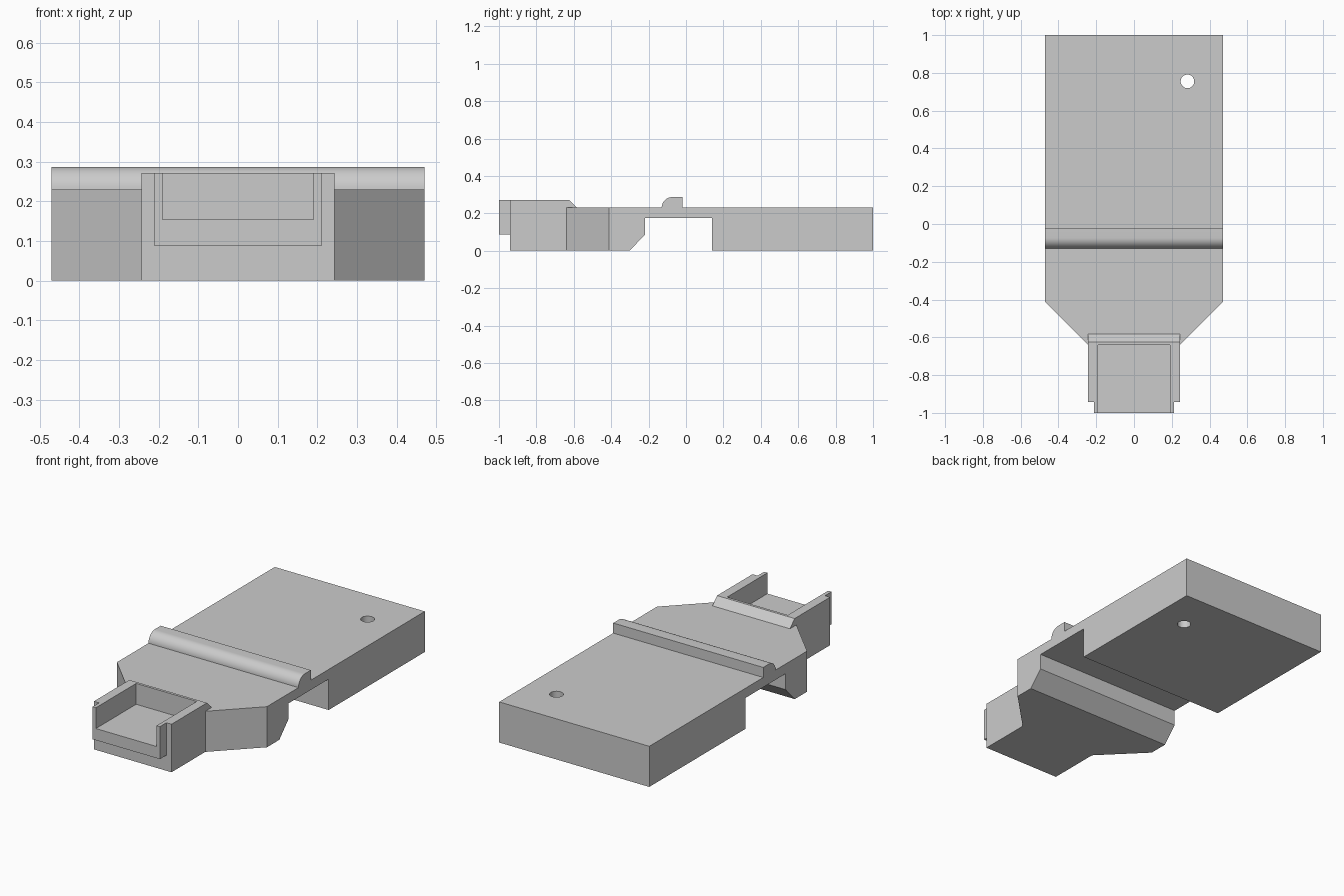
import bpy
import bmesh
import math
from mathutils import Vector

cube = bpy.data.objects.get("Cube")
if cube:
    bpy.data.objects.remove(cube, do_unlink=True)

GREY = (0.6, 0.6, 0.6, 1.0)
grey = bpy.data.materials.new("plain grey")
grey.use_nodes = True
grey.diffuse_color = GREY
grey.node_tree.nodes["Principled BSDF"].inputs["Base Color"].default_value = GREY


def prism(name, points, offset):
    """Extrude a closed outline along the offset vector."""
    bm = bmesh.new()
    face = bm.faces.new([bm.verts.new(p) for p in points])
    ext = bmesh.ops.extrude_face_region(bm, geom=[face])
    moved = [v for v in ext["geom"] if isinstance(v, bmesh.types.BMVert)]
    bmesh.ops.translate(bm, vec=Vector(offset), verts=moved)
    bmesh.ops.recalc_face_normals(bm, faces=bm.faces)
    mesh = bpy.data.meshes.new(name)
    bm.to_mesh(mesh)
    bm.free()
    mesh.materials.append(grey)
    obj = bpy.data.objects.new(name, mesh)
    bpy.context.collection.objects.link(obj)
    return obj


def side_prism(name, profile, half):
    return prism(name, [(-half, y, z) for y, z in profile], (2 * half, 0, 0))


def plan_prism(name, outline, low, high):
    return prism(name, [(x, y, low) for x, y in outline], (0, 0, high - low))


def box(name, half, y0, y1, z0, z1):
    return side_prism(name, [(y0, z0), (y1, z0), (y1, z1), (y0, z1)], half)


def combine(target, tool, operation):
    """Apply a boolean and discard the tool."""
    mod = target.modifiers.new(operation.title(), "BOOLEAN")
    mod.operation = operation
    mod.solver = "EXACT"
    mod.object = tool
    bpy.context.view_layer.objects.active = target
    bpy.ops.object.modifier_apply(modifier=mod.name)
    bpy.data.objects.remove(tool, do_unlink=True)


def arc(cx, cy, radius, start, end, steps):
    angles = [start + (end - start) * i / steps for i in range(steps + 1)]
    return [(cx + radius * math.cos(a), cy + radius * math.sin(a)) for a in angles]


TOP = 0.23
HALF = 0.47
NECK = 0.243

# Body side profile: rounded rib on top, notch with a sloped front underneath
rib = arc(-0.073, TOP, 0.057, math.pi, math.pi / 2, 12)
profile = [(-0.64, 0), (-0.64, TOP)] + rib + [
    (-0.02, 0.287), (-0.02, TOP), (1, TOP), (1, 0),
    (0.14, 0), (0.14, 0.175), (-0.22, 0.175), (-0.22, 0.085), (-0.302, 0)]
body = side_prism("body", profile, HALF)

# Tapered shoulders
for side in (-1, 1):
    corner = [(side * NECK, -0.64), (side * HALF, -0.412),
              (side * 0.6, -0.412), (side * 0.6, -0.8), (side * NECK, -0.8)]
    combine(body, plan_prism("shoulder_cutter", corner, -0.1, 0.5), "DIFFERENCE")

# Raised front socket with a sloped back edge and a narrower lip
socket = [(-0.942, 0), (-0.942, 0.272), (-0.625, 0.272), (-0.583, TOP), (-0.583, 0)]
combine(body, side_prism("socket", socket, NECK), "UNION")
combine(body, box("socket_lip", 0.211, -1, -0.9, 0.088, 0.272), "UNION")

# Open pocket in the socket
combine(body, box("pocket_cutter", 0.19, -1.1, -0.64, 0.154, 0.5), "DIFFERENCE")

# Hole near the back corner
hole = arc(0.283, 0.755, 0.036, 0, math.tau, 32)[:-1]
combine(body, plan_prism("hole_cutter", hole, -0.1, 0.5), "DIFFERENCE")

bpy.ops.object.select_all(action="DESELECT")
body.select_set(True)
bpy.context.view_layer.objects.active = body
bpy.ops.object.shade_smooth_by_angle(angle=math.radians(30))
